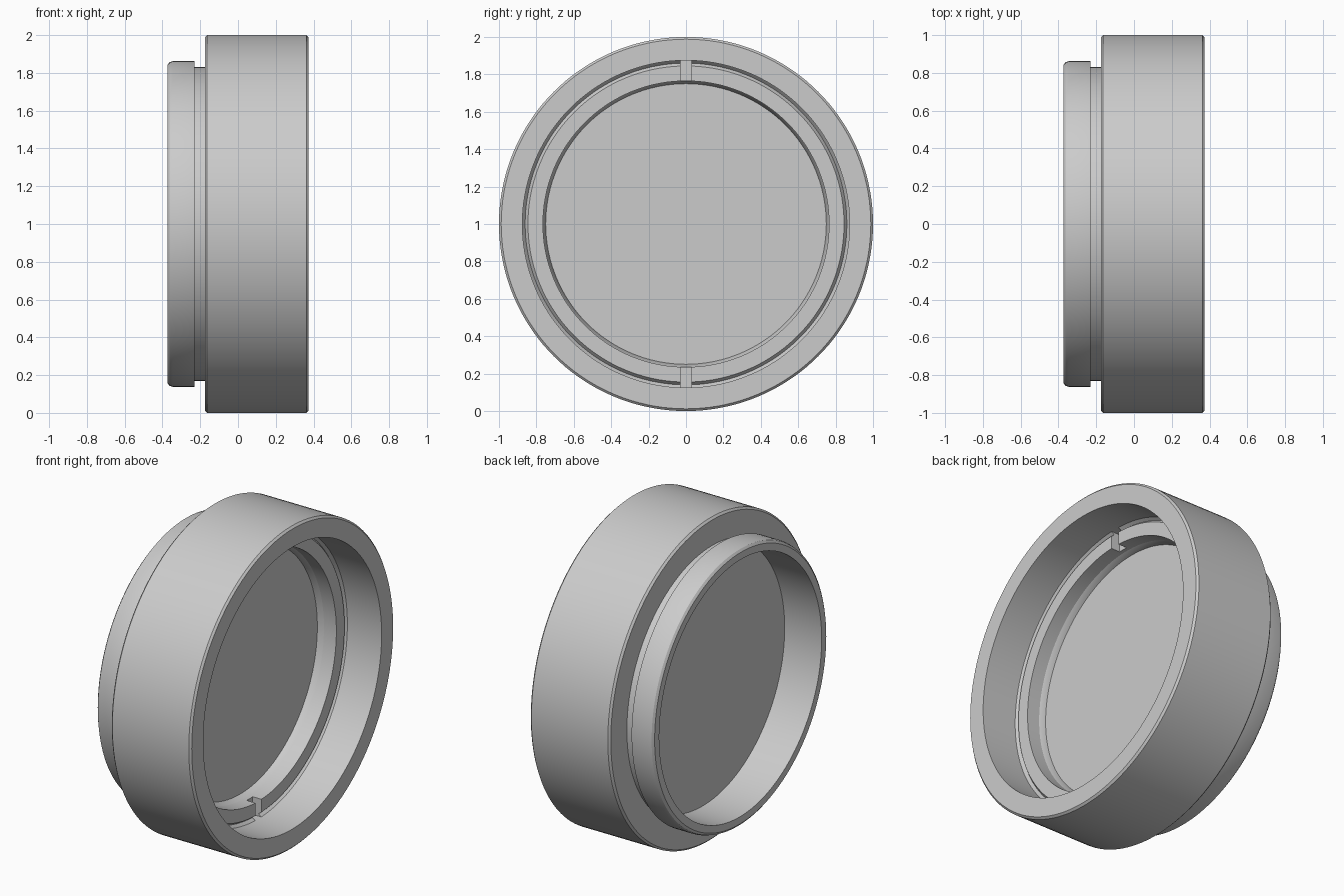
import bpy
import bmesh
from math import cos, sin, pi

SEGMENTS = 144
AXIS_Z = 1.0

if "Cube" in bpy.data.objects:
    bpy.data.objects.remove(bpy.data.objects["Cube"])

grey = bpy.data.materials.new("satin_grey")
grey.use_nodes = True
colour = (0.6, 0.6, 0.6, 1)
grey.diffuse_color = colour
grey.node_tree.nodes["Principled BSDF"].inputs["Base Color"].default_value = colour


def add_object(name, bm):
    bmesh.ops.recalc_face_normals(bm, faces=bm.faces)
    mesh = bpy.data.meshes.new(name)
    bm.to_mesh(mesh)
    bm.free()
    mesh.materials.append(grey)
    obj = bpy.data.objects.new(name, mesh)
    bpy.context.collection.objects.link(obj)
    obj.location.z = AXIS_Z
    return obj


def activate(obj):
    bpy.ops.object.select_all(action="DESELECT")
    obj.select_set(True)
    bpy.context.view_layer.objects.active = obj


def lathe(name, profile):
    """Spin a closed (x, radius) outline around the X axis."""
    bm = bmesh.new()
    rings = []
    for i in range(SEGMENTS):
        a = 2 * pi * i / SEGMENTS
        rings.append([bm.verts.new((x, r * cos(a), r * sin(a))) for x, r in profile])
    count = len(profile)
    for i, ring in enumerate(rings):
        following = rings[(i + 1) % SEGMENTS]
        for j in range(count):
            k = (j + 1) % count
            bm.faces.new((ring[j], ring[k], following[k], following[j]))
    return add_object(name, bm)


def smooth(obj):
    activate(obj)
    bpy.ops.object.shade_smooth_by_angle(angle=pi / 6)


# Outer housing: wide barrel, narrow neck, rear collar and inner flange
housing = lathe("housing", [
    (0.374, 0.875), (0.374, 0.988), (0.362, 1.0), (-0.163, 1.0), (-0.175, 0.988),
    (-0.175, 0.83), (-0.23, 0.83), (-0.23, 0.862), (-0.345, 0.862), (-0.363, 0.856),
    (-0.374, 0.842), (-0.374, 0.797), (-0.12, 0.797), (-0.12, 0.75), (0.02, 0.75),
    (0.055, 0.765), (0.055, 0.875),
])
smooth(housing)

# Retaining ring with a V groove round its rim
ring = lathe("retaining_ring", [
    (0.05, 0.765), (0.14, 0.765), (0.14, 0.845),
    (0.12, 0.86), (0.14, 0.876), (0.05, 0.876),
])

# Two spanner slots at top and bottom, cut by one long bar
bm = bmesh.new()
bmesh.ops.create_cube(bm, size=1)
bmesh.ops.scale(bm, vec=(0.2, 0.06, 1.9), verts=bm.verts)
bmesh.ops.translate(bm, vec=(0.18, 0, 0), verts=bm.verts)
cutter = add_object("slot_cutter", bm)
cutter.hide_render = True
cut = ring.modifiers.new("slots", "BOOLEAN")
cut.operation = "DIFFERENCE"
cut.solver = "EXACT"
cut.object = cutter
activate(ring)
bpy.ops.object.modifier_apply(modifier=cut.name)
bpy.data.objects.remove(cutter)
smooth(ring)

# Thick flat window seated in the flange
bm = bmesh.new()
bmesh.ops.create_cone(bm, cap_ends=True, segments=SEGMENTS,
                      radius1=0.75, radius2=0.75, depth=0.14)
for v in bm.verts:
    v.co = (v.co.z - 0.05, v.co.x, v.co.y)
window = add_object("window_disc", bm)
smooth(window)
